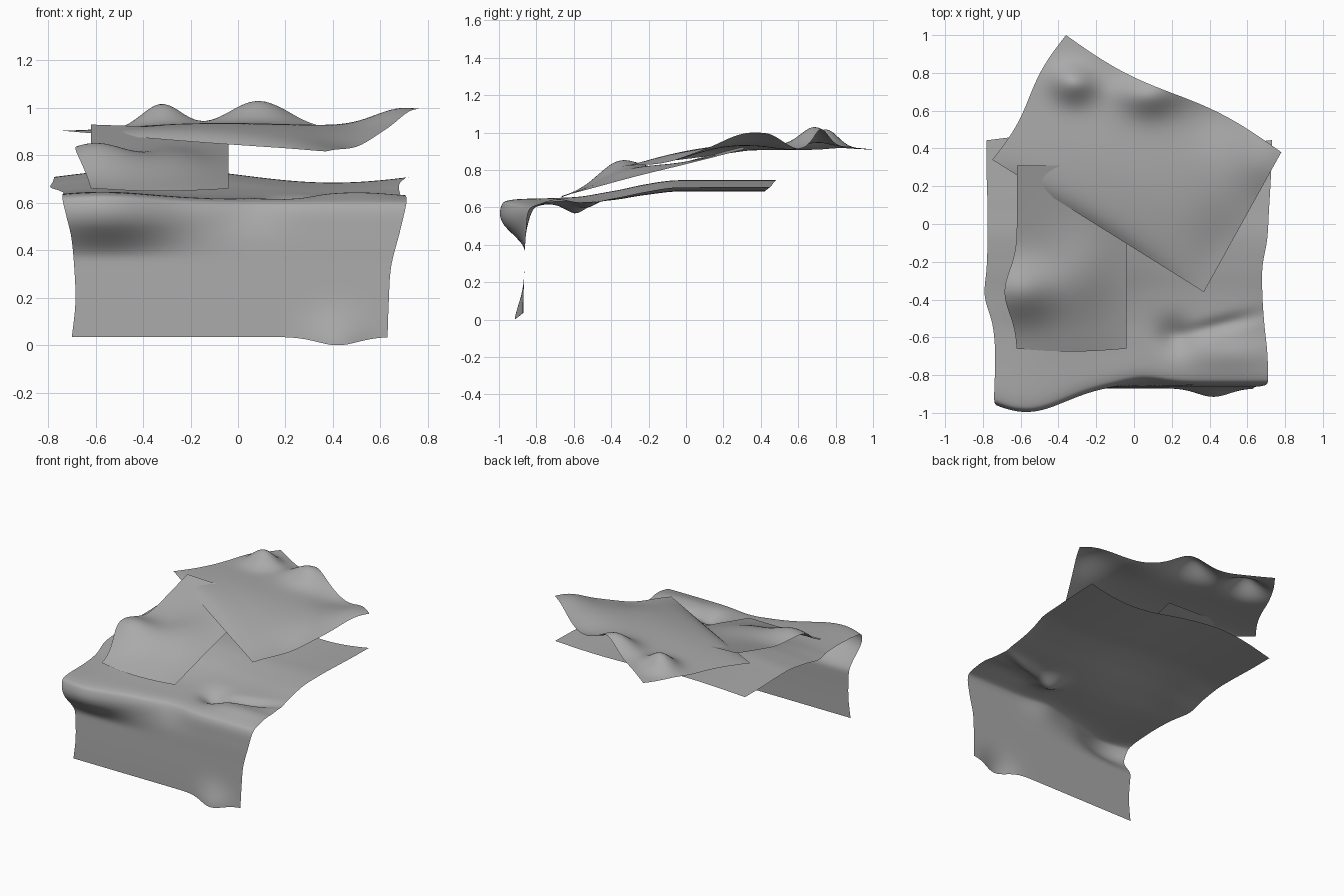
import bpy
from math import exp, cos, sin, pi
from mathutils import Vector

cube = bpy.data.objects.get("Cube")
if cube:
    bpy.data.objects.remove(cube)

grey = bpy.data.materials.new("cloth grey")
grey.use_nodes = True
grey.diffuse_color = (0.4, 0.4, 0.4, 1)
grey.node_tree.nodes["Principled BSDF"].inputs["Base Color"].default_value = (0.4, 0.4, 0.4, 1)


def hill(x, y, cx, cy, rx, ry):
    return exp(-((x - cx) / rx) ** 2 - ((y - cy) / ry) ** 2)


def step(a, b, t):
    t = min(max((t - a) / (b - a), 0), 1)
    return t * t * (3 - 2 * t)


def spline(points, t):
    """Smooth curve through the points, t from 0 to 1."""
    n = len(points) - 1
    i = min(int(t * n), n - 1)
    f = t * n - i
    p0, p1, p2, p3 = (Vector(points[min(max(i + k, 0), n)]) for k in (-1, 0, 1, 2))
    return p1 + 0.5 * f * (p2 - p0 + f * (2 * p0 - 5 * p1 + 4 * p2 - p3
                                          + f * (3 * (p1 - p2) + p3 - p0)))


def sheet(name, shape, nu, nv):
    """Open cloth surface from a function of u and v."""
    verts = [shape(i / nu, j / nv) for j in range(nv + 1) for i in range(nu + 1)]
    row = nu + 1
    faces = [(j * row + i, j * row + i + 1, (j + 1) * row + i + 1, (j + 1) * row + i)
             for j in range(nv) for i in range(nu)]
    mesh = bpy.data.meshes.new(name)
    mesh.from_pydata(verts, [], faces)
    mesh.materials.append(grey)
    mesh.shade_smooth()
    obj = bpy.data.objects.new(name, mesh)
    bpy.context.collection.objects.link(obj)


# Large blanket: y, z, left end and right end along the drape
drape = [(-.87, .035, -.70, .63), (-.867, .18, -.685, .635), (-.862, .33, -.69, .645),
         (-.857, .47, -.705, .68), (-.845, .575, -.735, .705), (-.80, .61, -.74, .71),
         (-.67, .62, -.735, .705), (-.53, .63, -.75, .69), (-.38, .655, -.79, .68),
         (-.23, .69, -.78, .68), (-.08, .713, -.775, .705), (.08, .715, -.775, .715),
         (.26, .715, -.78, .725), (.45, .715, -.78, .73)]


def blanket(u, v):
    y, z, x0, x1 = spline(drape, v)
    x = x0 + (x1 - x0) * u
    hang = 1 - step(-.84, -.6, y)
    wave = cos((x + .35) * pi / .75)
    # swollen left corner and the flare in the hem
    swell = exp(-((x + .57) / .3) ** 2)
    y0, z0 = y, z
    y -= .145 * swell * hang * step(.36, .56, z0)
    z += .03 * swell * step(.5, .6, z0) * (1 - step(-.5, -.1, y0))
    hem = hill(x, z0, .42, .03, .12, .1)
    y -= .045 * hem
    z -= .035 * hem
    # long wave across the bed and the pinched crease on the right
    z += .03 * wave * step(-.65, -.1, y0)
    y += .03 * wave * step(.1, .45, y0)
    z -= .05 * hill(x, y0, .22, -.6, .09, .09)
    z -= .03 * hill(x, y0 - .25 * (x - .4), .45, -.55, .2, .04)
    z += .025 * hill(x, y0, .5, -.69, .25, .08)
    y += .025 * hill(x, z0, .05, .6, .14, .1)
    return x, y, z


sheet("blanket", blanket, 72, 104)


# Small sloping cover with a lump along its left side
def cover(u, v):
    x = -.62 + .58 * u
    y = -.66 + .97 * v
    z = .66 + .25 * v + .02 * (1 - u) * v
    x -= .065 * (1 - u) ** 2 * hill(0, y, 0, -.36, 1, .16)
    z += .105 * hill(x, y, -.6, -.36, .2, .15)
    z += .04 * hill(x, y, -.28, -.27, .16, .22)
    z -= .012 * sin(pi * u) * exp(-v / .08)
    y -= .015 * sin(pi * u) * (1 - v) ** 6
    return x, y, z


sheet("small_cover", cover, 40, 60)


# Turned top cover: corners left, front, right, back
left, front = Vector((-.75, .34, .905)), Vector((.37, -.36, .82))
right, back = Vector((.78, .38, .965)), Vector((-.36, 1.0, .91))


def top_cover(u, v):
    x, y, z = left.lerp(front, u).lerp(back.lerp(right, u), v)
    # two lumps by the far edge and one raised corner
    z += .10 * hill(x, y, -.31, .75, .11, .1)
    z += .10 * hill(x, y, .08, .7, .16, .12)
    z += .05 * hill(x, y, .68, .33, .15, .16)
    z -= .035 * hill(x, y, .42, .55, .18, .14)
    # raised middle that rolls over at the near edge
    z += .045 * sin(pi * u) * (1 - step(.3, 1, v))
    z -= .05 * sin(pi * u) * exp(-v / .07)
    z -= .03 * hill(x, y, .48, -.1, .15, .2)
    y -= .03 * sin(2 * pi * u) * step(.7, 1, v)
    x += .02 * sin(2 * pi * v) * (1 - step(0, .3, u))
    return x, y, z


sheet("top_cover", top_cover, 72, 48)
